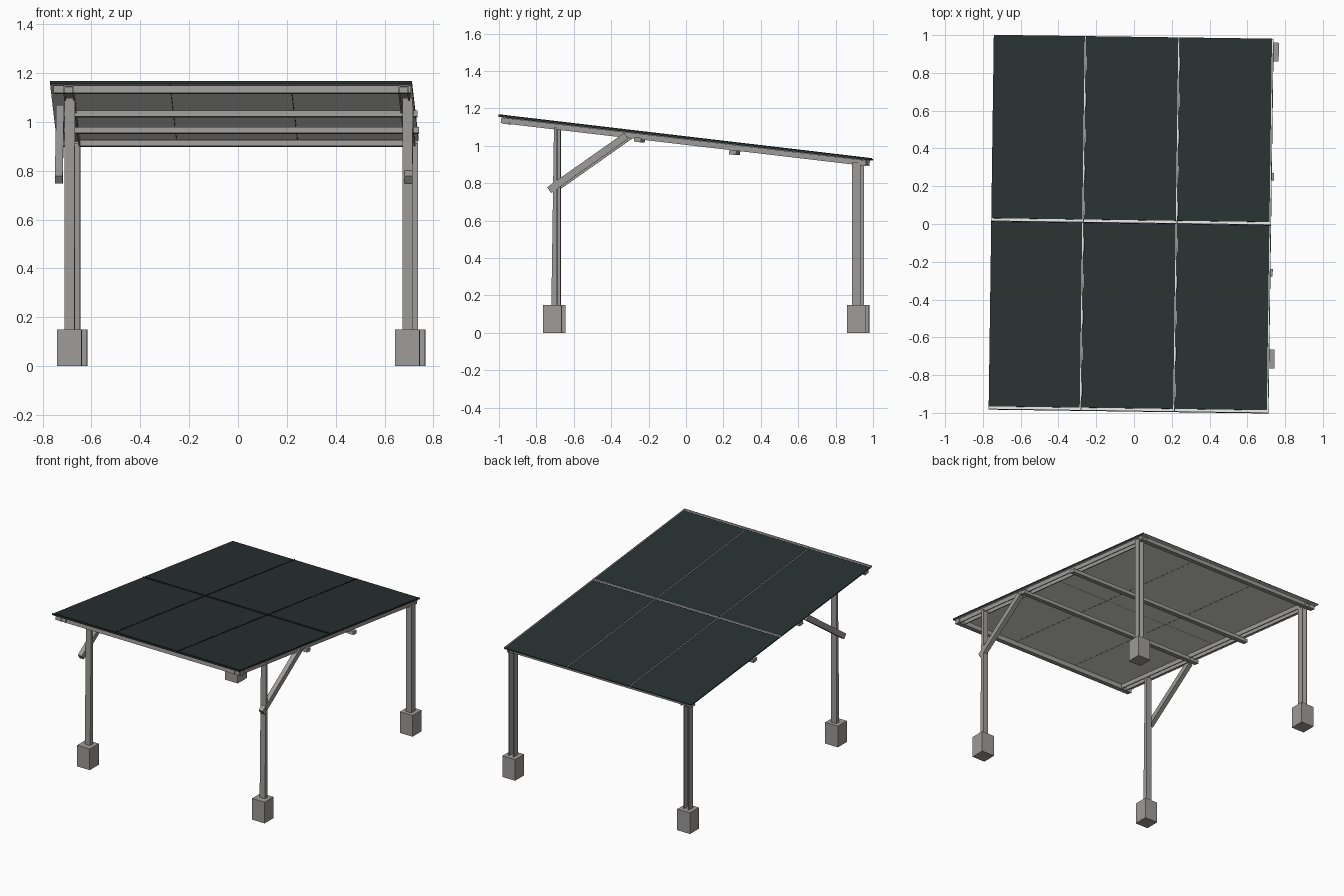
import bpy, bmesh, math
from mathutils import Matrix, Vector

if "Cube" in bpy.data.objects:
    bpy.data.objects.remove(bpy.data.objects["Cube"])

def material(name, rgb):
    m = bpy.data.materials.new(name)
    m.diffuse_color = (*rgb, 1)
    m.use_nodes = True
    m.node_tree.nodes["Principled BSDF"].inputs["Base Color"].default_value = m.diffuse_color
    return m

STEEL = material("grey steel", (0.335, 0.33, 0.32))
DARK = material("dark solar cell", (0.022, 0.031, 0.031))
LIGHT = material("light panel backing", (0.78, 0.78, 0.77))

YAW = Matrix.Rotation(-0.0138, 4, 'Z')             # whole model is turned slightly
TILT = math.atan(0.1175)
ROOF = YAW @ Matrix.Translation((0, 0, 1.0475)) @ Matrix.Rotation(-TILT, 4, 'X')

def finish(name, bm, mat, matrix):
    bm.transform(matrix)
    bmesh.ops.recalc_face_normals(bm, faces=bm.faces)
    me = bpy.data.meshes.new(name)
    bm.to_mesh(me)
    bm.free()
    me.materials.append(mat)
    ob = bpy.data.objects.new(name, me)
    bpy.context.collection.objects.link(ob)
    return ob

def box(name, lo, hi, mat=STEEL, matrix=YAW, edit=None):
    bm = bmesh.new()
    bmesh.ops.create_cube(bm, size=1)
    lo, hi = Vector(lo), Vector(hi)
    for v in bm.verts:
        v.co = Vector([lo[i] + (v.co[i] + 0.5) * (hi[i] - lo[i]) for i in range(3)])
        if edit:
            edit(v.co)
    return finish(name, bm, mat, matrix)

def channel(name, width, depth, length, matrix, wall=0.007):
    """U profile, open towards local +y, extruded along local z."""
    w, d, t = width / 2, depth / 2, wall
    pts = [(-w, -d), (w, -d), (w, d), (w - t, d), (w - t, t - d),
           (t - w, t - d), (t - w, d), (-w, d)]
    bm = bmesh.new()
    face = bm.faces.new([bm.verts.new((x, y, 0)) for x, y in pts])
    ext = bmesh.ops.extrude_face_region(bm, geom=[face])
    bmesh.ops.translate(bm, vec=(0, 0, length),
                        verts=[g for g in ext["geom"] if isinstance(g, bmesh.types.BMVert)])
    if not face.is_valid or not any(f.calc_center_median().z == 0 for f in bm.faces):
        bmesh.ops.holes_fill(bm, edges=bm.edges)
    return finish(name, bm, STEEL, matrix)

def roof_z(y, depth):
    return 1.0475 - 0.1175 * y - depth

# Footings, legs, braces and sloping beams on each side
for side, s in (("left", -1), ("right", 1)):
    x = 0.012 + s * 0.692
    for end, y in (("front", -0.704), ("back", 0.92)):
        box(f"{side}_{end}_footing", (x - 0.05, y - 0.05, 0), (x + 0.05, y + 0.05, 0.15))

    def taper(co):                                  # front legs get thinner upwards
        if co.z > 0.5 and co.y < -0.7:
            co.y += 0.014
    box(f"{side}_front_leg", (x - 0.021, -0.71, 0.15),
        (x + 0.021, -0.679, roof_z(-0.69, 0.03)), edit=taper)

    channel(f"{side}_back_leg", 0.042, 0.044, roof_z(0.92, 0.025) - 0.15,
            YAW @ Matrix.Translation((x, 0.92, 0.15)))

    # Diagonal brace
    bx = -0.724 if s < 0 else 0.708
    a, b = Vector((bx, -0.722, 0.763)), Vector((bx, -0.31, 1.053))
    ang = math.atan2(b.z - a.z, b.y - a.y)
    box(f"{side}_brace", (-0.016, 0, -0.019), (0.016, (b - a).length, 0.019),
        matrix=YAW @ Matrix.Translation(a) @ Matrix.Rotation(ang, 4, 'X'))

    # Sloping beam, channel opening downwards
    rx = x if s < 0 else x - 0.012
    channel(f"{side}_slope_beam", 0.044, 0.03, 1.965,
            ROOF @ Matrix.Translation((rx, 0.982, -0.026)) @ Matrix.Rotation(math.pi / 2, 4, 'X')
            @ Matrix.Scale(-1, 4, (0, 1, 0)))

# Cross beams along x, in roof space
for name, y, x0, x1, top, bottom in (
        ("front_cross_beam", -0.957, -0.742, 0.722, 0.012, 0.043),
        ("front_purlin", -0.245, -0.735, 0.738, 0.032, 0.056),
        ("back_purlin", 0.268, -0.735, 0.738, 0.040, 0.064),
        ("back_cross_beam", 0.957, -0.742, 0.722, 0.012, 0.037)):
    box(name, (x0, y - 0.019, -bottom), (x1, y + 0.019, -top), matrix=ROOF)

# Six solar panels: light backing, dark cells, and a raised rim on the front
# and right edges that is dark outside and light inside
cols = ((-0.756, -0.266), (-0.264, 0.229), (0.231, 0.725))
rows = (("front", -0.998, 0.003), ("back", 0.005, 0.998))
for r, y0, y1 in rows:
    for i, (x0, x1) in enumerate(cols):
        n = f"{r}_panel_{i + 1}"
        box(n + "_backing", (x0, y0, -0.009), (x1, y1, -0.006), LIGHT, ROOF)
        box(n + "_cells", (x0, y0 + 0.016, -0.006), (x1 - 0.008, y1, -0.001), DARK, ROOF)
        box(n + "_front_rim", (x0, y0 - 0.001, -0.009), (x1, y0 + 0.001, 0.003), DARK, ROOF)
        box(n + "_right_rim", (x1 - 0.001, y0, -0.009), (x1 + 0.001, y1, 0.003), DARK, ROOF)
        box(n + "_front_lip", (x0, y0 + 0.001, -0.006), (x1 - 0.001, y0 + 0.003, 0.002), LIGHT, ROOF)
        box(n + "_right_lip", (x1 - 0.003, y0 + 0.001, -0.006), (x1 - 0.001, y1, 0.002), LIGHT, ROOF)
